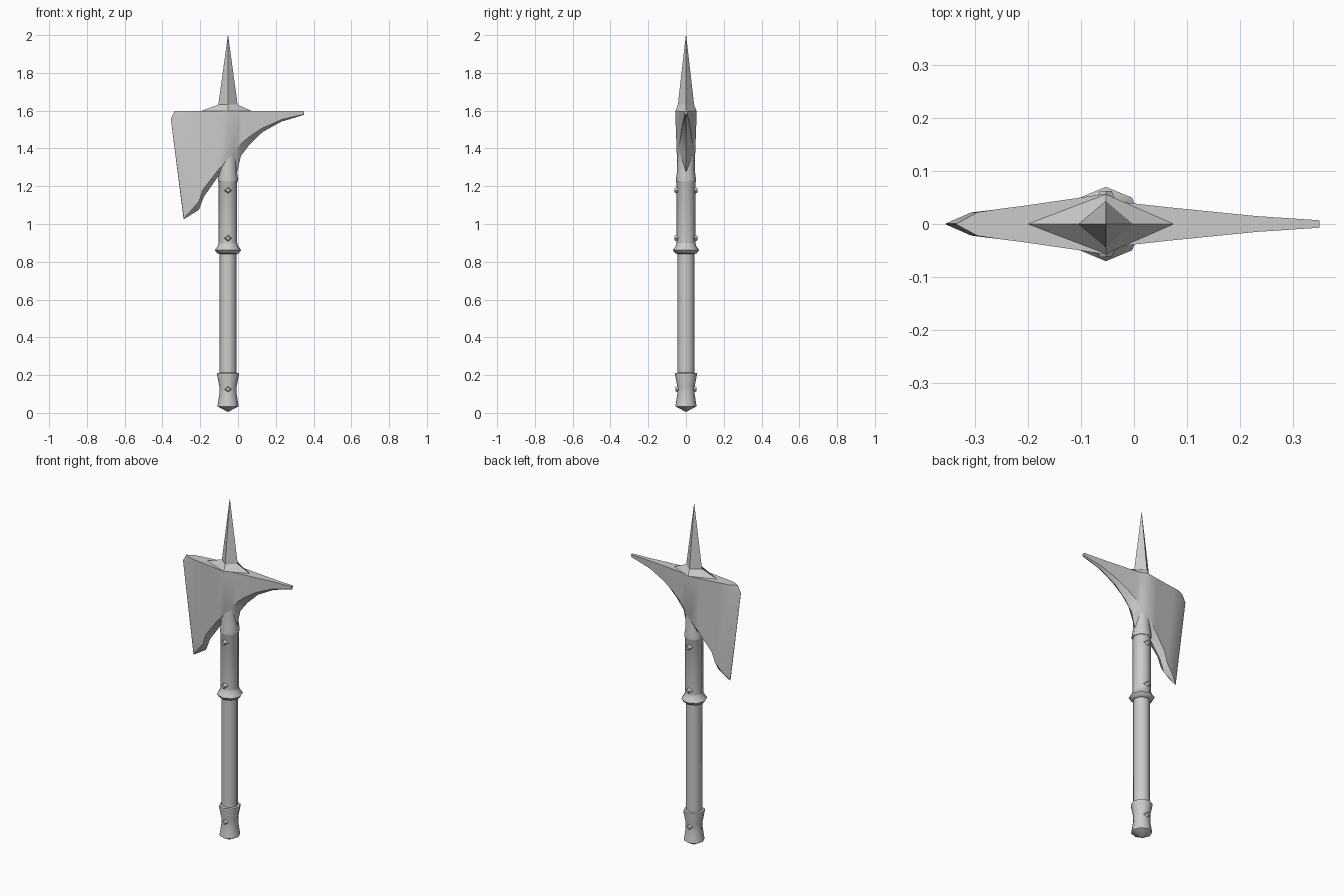
import bpy, bmesh, math
from mathutils import Vector, Matrix

cube = bpy.data.objects.get("Cube")
if cube:
    bpy.data.objects.remove(cube, do_unlink=True)

AXIS = -0.053   # x of the shaft
TOP = 1.597     # flat top of the axe head

steel = bpy.data.materials.new("grey_steel")
steel.use_nodes = True
grey = (0.6, 0.6, 0.6, 1)
steel.diffuse_color = grey
steel.node_tree.nodes["Principled BSDF"].inputs["Base Color"].default_value = grey


def finish(name, bm, angle=30):
    bmesh.ops.remove_doubles(bm, verts=bm.verts, dist=0.0002)
    bmesh.ops.recalc_face_normals(bm, faces=bm.faces)
    mesh = bpy.data.meshes.new(name)
    bm.to_mesh(mesh)
    bm.free()
    mesh.materials.append(steel)
    ob = bpy.data.objects.new(name, mesh)
    bpy.context.collection.objects.link(ob)
    bpy.ops.object.select_all(action='DESELECT')
    ob.select_set(True)
    bpy.context.view_layer.objects.active = ob
    bpy.ops.object.shade_smooth_by_angle(angle=math.radians(angle))
    return ob


def loft(name, rings, angle=30):
    """Skin closed rings of equal length and cap both ends."""
    bm = bmesh.new()
    loops = [[bm.verts.new(p) for p in ring] for ring in rings]
    n = len(loops[0])
    for a, b in zip(loops, loops[1:]):
        for i in range(n):
            j = (i + 1) % n
            bm.faces.new((a[i], a[j], b[j], b[i]))
    bm.faces.new(loops[0])
    bm.faces.new(loops[-1])
    return finish(name, bm, angle)


def ring(z, rx, ry, sides):
    steps = [2 * math.pi * i / sides for i in range(sides)]
    return [(AXIS + rx * math.cos(a), ry * math.sin(a), z) for a in steps]


def turned(name, profile):
    return loft(name, [ring(z, r, r, 8) for z, r in profile], 50)


# Shaft parts, all eight-sided
turned("pommel", [(0.005, 0.001), (0.035, 0.056), (0.055, 0.053), (0.1, 0.046),
                  (0.14, 0.046), (0.195, 0.057), (0.21, 0.057), (0.213, 0.044)])
turned("handle", [(0.18, 0.045), (0.87, 0.045)])
turned("collar", [(0.842, 0.045), (0.845, 0.057), (0.862, 0.07),
                  (0.885, 0.053), (0.9, 0.049)])
turned("sleeve", [(0.89, 0.049), (1.225, 0.049), (1.232, 0.052)])
turned("head_socket", [(1.225, 0.053), (1.24, 0.053), (1.28, 0.047),
                       (1.36, 0.046), (1.45, 0.043)])

# Axe head columns: top x, top half width, side x, side z, side half width,
# keel x, keel z, and offset of the corner row
columns = [
    (-0.335, 0.0005, -0.287, 1.03, 0.0005, -0.288, 1.025, -0.024),
    (-0.295, 0.022, -0.25, 1.07, 0.02, -0.262, 1.04, -0.015),
    (-0.25, 0.029, -0.207, 1.12, 0.027, -0.207, 1.075, 0),
    (-0.21, 0.034, -0.187, 1.18, 0.031, -0.18, 1.145, 0),
    (-0.12, 0.047, -0.11, 1.28, 0.042, -0.11, 1.245, 0),
    (AXIS, 0.057, AXIS, 1.35, 0.048, AXIS, 1.26, 0),
    (-0.02, 0.041, -0.015, 1.395, 0.038, -0.004, 1.275, 0),
    (0.015, 0.037, 0.015, 1.425, 0.034, 0.015, 1.36, 0),
    (0.06, 0.032, 0.06, 1.462, 0.029, 0.06, 1.42, 0),
    (0.13, 0.025, 0.13, 1.508, 0.022, 0.13, 1.487, 0),
    (0.23, 0.015, 0.23, 1.553, 0.013, 0.23, 1.542, 0),
    (0.35, 0.007, 0.35, 1.581, 0.006, 0.35, 1.578, 0),
]
rings = []
for tx, tw, sx, sz, sw, kx, kz, shift in columns:
    top, side = Vector((tx, tw, TOP)), Vector((sx, sw, sz))
    corner = top.lerp(side, 0.07) + Vector((shift, 0, 0))
    half = [top, corner, side]
    mirrored = [Vector((p.x, -p.y, p.z)) for p in reversed(half)]
    rings.append(half + [Vector((kx, 0, kz))] + mirrored)
loft("axe_head", rings)

# Four-sided top spike with a spreading foot
foot = [(0.075, 0, TOP), (AXIS, 0.056, TOP), (-0.2, 0, TOP), (AXIS, -0.056, TOP)]
loft("top_spike", [foot, ring(1.632, 0.051, 0.043, 4), ring(1.998, 0.001, 0.001, 4)])

# Diamond studs on front and back
for label, z, reach in (("pommel", 0.125, 0.056), ("lower", 0.925, 0.062),
                        ("upper", 1.178, 0.062)):
    for face, sign in (("front", -1), ("back", 1)):
        bm = bmesh.new()
        place = (Matrix.Translation((AXIS, sign * (reach - 0.012), z))
                 @ Matrix.Rotation(-sign * math.pi / 2, 4, 'X'))
        bmesh.ops.create_cone(bm, cap_ends=True, segments=4, radius1=0.022,
                              radius2=0.011, depth=0.024, matrix=place)
        finish(f"{label}_{face}_stud", bm)
